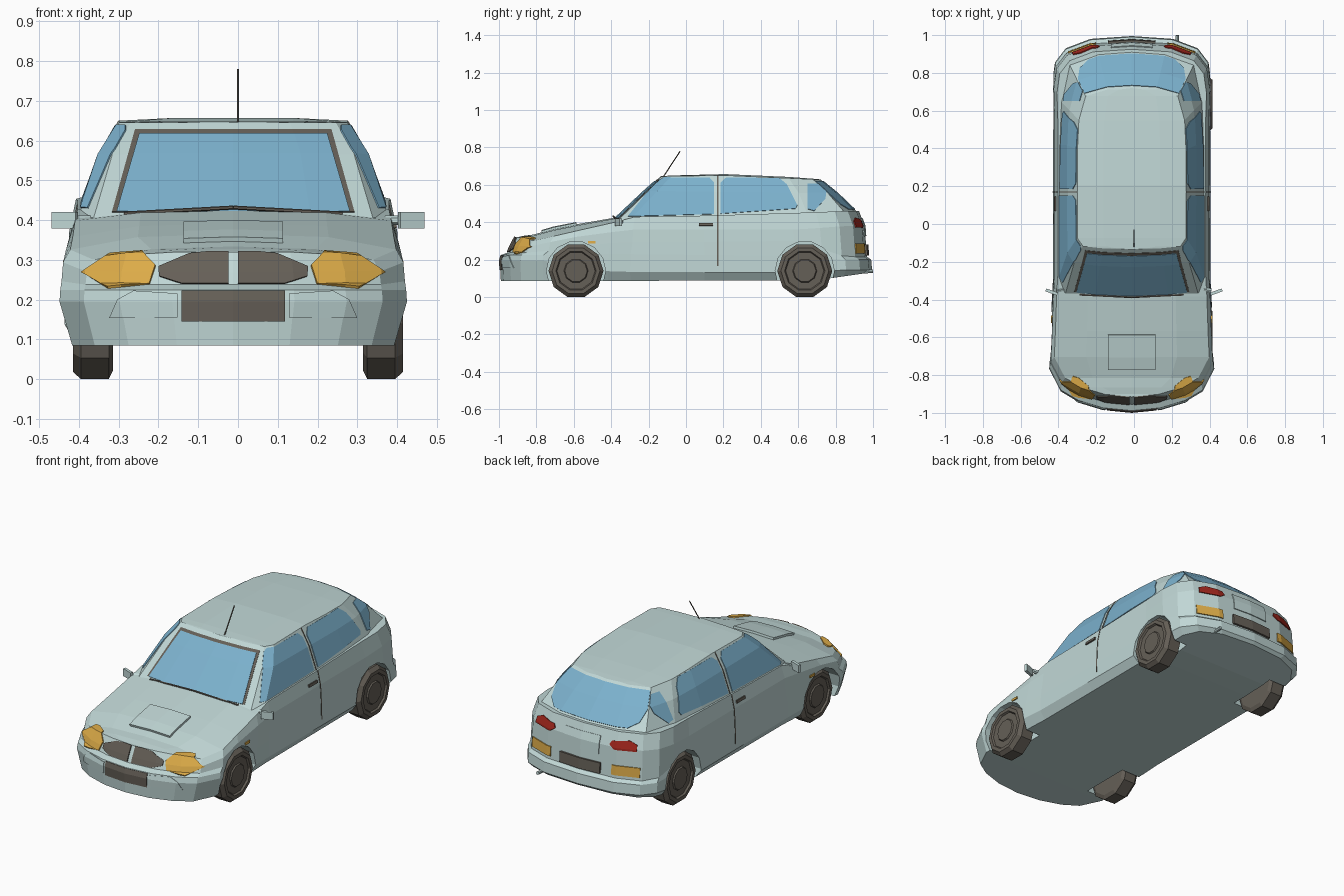
import bpy, bmesh, math
from mathutils import Vector, Matrix

if "Cube" in bpy.data.objects:
    bpy.data.objects.remove(bpy.data.objects["Cube"])

OFF = -0.012  # body shell sits slightly left of the wheels


def material(name, rgb):
    m = bpy.data.materials.new(name)
    m.diffuse_color = (*rgb, 1)
    m.use_nodes = True
    m.node_tree.nodes["Principled BSDF"].inputs["Base Color"].default_value = m.diffuse_color
    return m


PAINT = material("pale_blue_paint", (0.53, 0.68, 0.67))
GLASS = material("blue_glass", (0.20, 0.44, 0.61))
DARK = material("dark_grey", (0.13, 0.115, 0.095))
AMBER = material("amber_lamp", (0.72, 0.41, 0.065))
RED = material("red_lamp", (0.36, 0.02, 0.012))


def make(name, bm, mat, x=0.0):
    me = bpy.data.meshes.new(name)
    bm.to_mesh(me)
    ob = bpy.data.objects.new(name, me)
    ob.location.x = x
    me.materials.append(mat)
    bpy.context.collection.objects.link(ob)
    return ob


def lerp(table, y):
    if y <= table[0][0]:
        return table[0][1]
    for (a, p), (b, q) in zip(table, table[1:]):
        if y <= b:
            return p + (q - p) * (y - a) / (b - a)
    return table[-1][1]


def loft(rings):
    """Skin half-outline rings, on both sides of the centre plane."""
    bm = bmesh.new()
    for s in (1, -1):
        rows = [[bm.verts.new((s * x, y, z)) for x, y, z in r] for r in rings]
        for a, b in zip(rows, rows[1:]):
            for i in range(len(a) - 1):
                bm.faces.new((a[i], a[i + 1], b[i + 1], b[i]))
    bmesh.ops.remove_doubles(bm, verts=bm.verts[:], dist=0.0004)
    bmesh.ops.dissolve_degenerate(bm, edges=bm.edges[:], dist=0.0002)
    bmesh.ops.recalc_face_normals(bm, faces=bm.faces[:])
    return bm


def patch(name, src, axis, side, pts, mat, off=0.004, facing=0.2):
    """Raised plate: the part of src inside a convex outline seen along an axis."""
    bm = src.copy()
    u, v = [(1, 2), (0, 2), (0, 1)][axis]
    cu = sum(p[0] for p in pts) / len(pts)
    cv = sum(p[1] for p in pts) / len(pts)
    bm.normal_update()
    bad = [f for f in bm.faces if f.normal[axis] * side < facing]
    bmesh.ops.delete(bm, geom=bad, context='FACES')
    for a, b in zip(pts, pts[1:] + pts[:1]):
        co, no = Vector((0, 0, 0)), Vector((0, 0, 0))
        co[u], co[v] = a
        no[u], no[v] = b[1] - a[1], a[0] - b[0]
        if no[u] * (cu - a[0]) + no[v] * (cv - a[1]) > 0:
            no.negate()
        bmesh.ops.bisect_plane(bm, geom=bm.verts[:] + bm.edges[:] + bm.faces[:],
                               plane_co=co, plane_no=no.normalized(), clear_outer=True)
    if not bm.faces:
        return
    bm.normal_update()
    dirs = {p.co.to_tuple(5): p.normal.copy() for p in bm.verts}
    r = bmesh.ops.extrude_face_region(bm, geom=bm.faces[:])
    for p in r["geom"]:
        if isinstance(p, bmesh.types.BMVert):
            p.co += dirs.get(p.co.to_tuple(5), Vector((0, 0, 0))) * off
    make(name, bm, mat, OFF)
    bm.free()


def rect(x0, x1, z0, z1):
    return [(x0, z0), (x1, z0), (x1, z1), (x0, z1)]


def flip(pts, s):
    return [(s * x, z) for x, z in pts]


# Lower body: stacked plan outlines
PLAN = [(0, -1), (.35, -.985), (.65, -.945), (.86, -.89), (1, -.77), (.985, -.62), (.97, -.42),
        (.955, -.3), (.955, .1), (.955, .6), (.965, .75), (.93, .86), (.8, .935), (.5, .985), (0, 1)]
BELT = [(-.9, .32), (-.86, .312), (-.81, .30), (-.7, .327), (-.57, .357), (-.38, .40),
        (-.27, .43), (.1, .435), (.6, .45), (.86, .46)]
CROWN = [(-.9, 0), (-.865, .015), (-.815, .033), (-.7, .04), (-.4, .028), (-.27, 0)]


def plan_ring(w, front, rear, ztab, crown=0):
    pts = []
    for px, py in PLAN:
        y = py * (front if py < 0 else rear)
        pts.append((px * w, y, lerp(ztab, y) + crown * lerp(CROWN, y)))
    return pts


FLOOR = [(-.75, .085), (.7, .09), (.98, .13)]
body_bm = loft([
    plan_ring(0, .99, .98, FLOOR),
    plan_ring(.405, .99, .98, FLOOR),
    plan_ring(.437, .996, .995, [(-.75, .195), (-.4, .135), (.6, .13), (.85, .145)]),
    plan_ring(.435, .988, .99, [(-.75, .225), (-.4, .23), (.6, .22), (.85, .20)]),
    plan_ring(.432, .955, .968, [(-.8, .238), (-.4, .29), (.6, .30), (.85, .215)]),
    plan_ring(.428, .942, .955, [(-.85, .268), (-.6, .32), (-.3, .36), (.6, .36), (.85, .38)]),
    plan_ring(.41, .915, .925, BELT),
    plan_ring(.24, .915, .925, BELT, .8),
    plan_ring(0, .915, .925, BELT, 1)])
body = make("lower_body", body_bm, PAINT, OFF)

# Cabin: outlines from belt line to roof
CABIN = [(0, 0), (.5, .006), (.9, .02), (1, .07), (1, .4), (1, .62), (.975, .8), (.85, .95), (.45, .99), (0, 1)]


def cabin_ring(w, front, rear, ztab):
    pts = [(px * w, front + (rear - front) * t) for px, t in CABIN]
    return [(x, y, lerp(ztab, y)) for x, y in pts]


ROOF = [(-.135, .645), (.17, .652), (.72, .628)]
CAP = [(-.135, .646), (0, .655), (.17, .659), (.6, .64), (.72, .629)]
cabin_bm = loft([
    cabin_ring(0, -.40, .92, [(-.4, .40), (.9, .45)]),
    cabin_ring(.392, -.40, .92, [(-.4, .40), (.6, .42), (.9, .45)]),
    cabin_ring(.338, -.225, .81, [(-.2, .565), (.8, .555)]),
    cabin_ring(.287, -.135, .72, ROOF),
    cabin_ring(.15, -.135, .72, CAP),
    cabin_ring(0, -.135, .72, CAP)])
make("cabin", cabin_bm, PAINT, OFF)


# Wheels and wheel wells
def lathe(profile, n):
    bm = bmesh.new()
    rows = []
    for k in range(n):
        a = (k + .5) * 2 * math.pi / n - math.pi / 2
        rows.append([bm.verts.new((x, r * math.cos(a), r * math.sin(a))) for r, x in profile])
    for k in range(n):
        a, b = rows[k], rows[(k + 1) % n]
        for i in range(len(profile) - 1):
            bm.faces.new((a[i], a[i + 1], b[i + 1], b[i]))
    bmesh.ops.remove_doubles(bm, verts=bm.verts[:], dist=0.0002)
    bmesh.ops.recalc_face_normals(bm, faces=bm.faces[:])
    return bm


cutters = []
for s in (1, -1):
    for end, y in (("front", -.588), ("rear", .635)):
        bm = lathe([(0, s * .315), (.125, s * .315), (.147, s * .325), (.147, s * .395), (.128, s * .415),
                    (.108, s * .415), (.102, s * .405), (.065, s * .405), (.06, s * .412), (0, s * .412)], 10)
        bmesh.ops.translate(bm, verts=bm.verts[:], vec=(0, y, .14))
        make(end + "_wheel", bm, DARK)
        bm = lathe([(0, s * .29), (.158, s * .29), (.158, s * .6), (0, s * .6)], 14)
        bmesh.ops.translate(bm, verts=bm.verts[:], vec=(0, y, .14))
        cut = make("well_cutter", bm, DARK)
        cut.hide_render = True
        mod = body.modifiers.new("well", 'BOOLEAN')
        mod.operation, mod.object = 'DIFFERENCE', cut
        cutters.append(cut)
bpy.context.view_layer.update()
cut_mesh = bpy.data.meshes.new_from_object(body.evaluated_get(bpy.context.evaluated_depsgraph_get()))
body.modifiers.clear()
body.data = cut_mesh
cut_mesh.materials.clear()
cut_mesh.materials.append(PAINT)
for p in cut_mesh.polygons:
    p.material_index = 0
for c in cutters:
    bpy.data.objects.remove(c)

# Windscreen and rear window
patch("windscreen_frame", cabin_bm, 1, -1, [(-.305, .42), (.305, .42), (.247, .628), (-.247, .628)], DARK, .002)
patch("windscreen", cabin_bm, 1, -1, [(-.293, .42), (.293, .42), (.236, .616), (-.236, .616)], GLASS, .005)
patch("rear_window", cabin_bm, 1, 1, [(-.25, .618), (.25, .618), (.285, .55), (.275, .495), (.23, .468),
                                      (-.23, .468), (-.275, .495), (-.285, .55)], GLASS)

# Side glass, doors and markers
SIDE_GLASS = {
    "front_door_glass": [(-.31, .43), (-.16, .615), (-.115, .638), (.125, .638), (.15, .61), (.15, .443)],
    "rear_door_glass": [(.185, .445), (.185, .61), (.215, .638), (.5, .634), (.54, .60), (.595, .49), (.585, .472)],
    "quarter_glass": [(.65, .605), (.715, .605), (.75, .565), (.745, .525), (.685, .46), (.65, .47)]}
for s in (1, -1):
    for name, pts in SIDE_GLASS.items():
        patch(name, cabin_bm, 0, s, pts, GLASS)
    patch("door_gap_lower", body_bm, 0, s, rect(.167, .173, .165, .45), DARK, .002, .5)
    patch("door_gap_upper", cabin_bm, 0, s, rect(.167, .173, .43, .65), DARK, .002, .5)
    patch("door_handle", body_bm, 0, s, rect(.07, .145, .38, .395), DARK, .008)
    patch("side_marker", body_bm, 0, s, rect(-.525, -.485, .287, .30), AMBER, .006)
    # Front lamps, grille halves and bumper panels
    patch("headlight", body_bm, 1, -1, flip([(.195, .285), (.228, .318), (.31, .312), (.378, .268),
                                             (.315, .228), (.21, .239)], s), AMBER, .007, .08)
    patch("grille", body_bm, 1, -1, flip([(.012, .325), (.012, .24), (.13, .24), (.185, .258),
                                          (.187, .282), (.11, .315)], s), DARK, .006)
    patch("bumper_panel", body_bm, 1, -1, flip([(.14, .155), (.31, .155), (.29, .2), (.25, .222), (.14, .215)], s),
          PAINT, .004)
    # Rear lamps
    patch("tail_light", body_bm, 1, 1, flip([(.17, .39), (.2, .37), (.315, .372), (.31, .405), (.27, .422),
                                             (.18, .41)], s), RED, .006)
    patch("rear_indicator", body_bm, 1, 1, flip(rect(.19, .335, .232, .285), s), AMBER, .006)

patch("front_plate", body_bm, 1, -1, rect(-.13, .13, .145, .222), DARK, .004)
patch("rear_plate", body_bm, 1, 1, rect(-.125, .125, .222, .28), DARK, .012)
patch("rear_panel", body_bm, 1, 1, rect(-.11, .11, .325, .42), PAINT, .005)
patch("hood_scoop", body_bm, 2, 1, rect(-.125, .125, -.77, -.585), PAINT, .012)


# Small parts: rods and boxes
def rod(name, a, b, r, mat, n=6):
    a, b = Vector(a), Vector(b)
    bm = bmesh.new()
    rot = (b - a).to_track_quat('Z', 'Y').to_matrix().to_4x4()
    bmesh.ops.create_cone(bm, cap_ends=True, segments=n, radius1=r, radius2=r, depth=(b - a).length,
                          matrix=Matrix.Translation((a + b) / 2) @ rot)
    return make(name, bm, mat)


rod("antenna", (0, -.12, .645), (0, -.032, .779), .003, DARK)
rod("exhaust_pipe", (.23, .88, .13), (.23, .999, .138), .009, PAINT, 8)
for s in (1, -1):
    rod("wiper", (OFF, -.388, .432), (OFF + s * .275, -.375, .417), .005, DARK)
    rod("mirror_arm", (s * .37, -.345, .40), (s * .41, -.353, .40), .012, PAINT)
    bm = bmesh.new()
    bmesh.ops.create_cube(bm, size=1, matrix=Matrix.Translation((s * .436, -.36, .40))
                          @ Matrix.Rotation(s * .35, 4, 'Z') @ Matrix.Diagonal((.065, .016, .042, 1)))
    make("door_mirror", bm, PAINT)
